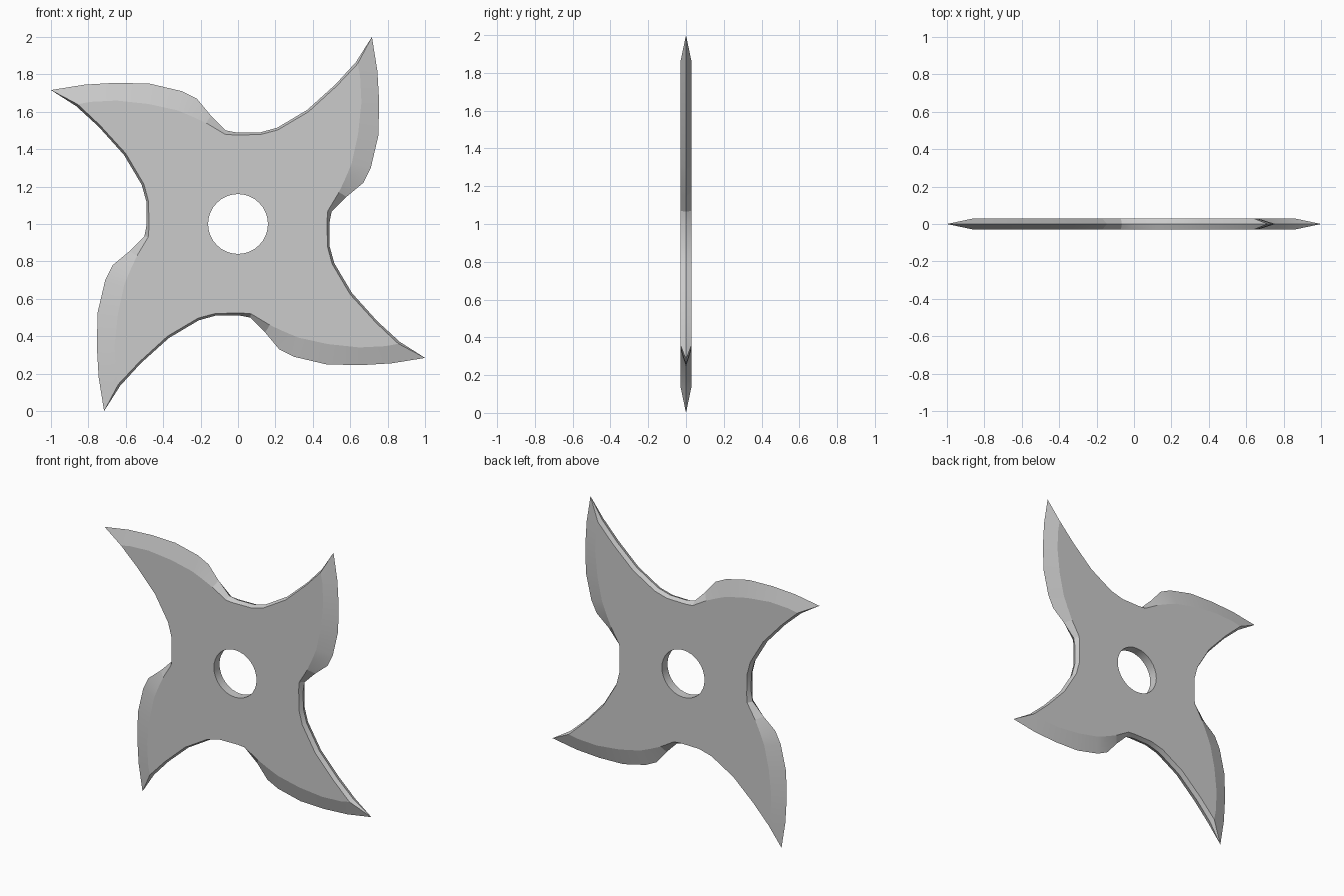
import bpy, bmesh
from math import cos, sin, pi

if "Cube" in bpy.data.objects:
    bpy.data.objects.remove(bpy.data.objects["Cube"])

HALF = 0.03      # half thickness of the plate
HOLE_R = 0.16
HOLE_SIDES = 32

# One quarter of the outline, relative to the centre:
# (sharp edge x, z, flat face border x, z), from one tip towards the next
QUARTER = [
    (-1.0, .716, -.857, .640),
    (-.82, .745, -.79, .653),
    (-.65, .755, -.65, .660),
    (-.47, .750, -.48, .642),
    (-.30, .710, -.325, .608),
    (-.22, .670, -.25, .577),
    (-.145, .580, -.17, .540),
    (-.065, .500, -.07, .480),
    (.00, .488, -.02, .476),
    (.12, .490, .12, .478),
    (.21, .515, .213, .503),
    (.37, .610, .377, .600),
    (.52, .745, .528, .738),
    (.63, .865, .640, .857),
]


def quarter_turn(x, z, k):
    for _ in range(k):
        x, z = z, -x
    return x, z


def ring(bm, points, y):
    return [bm.verts.new((x, y, z + 1)) for x, z in points]


def bridge(bm, a, b):
    n = len(a)
    for i in range(n):
        j = (i + 1) % n
        bm.faces.new((a[i], a[j], b[j], b[i]))


edge_pts = [quarter_turn(p[0], p[1], k) for k in range(4) for p in QUARTER]
face_pts = [quarter_turn(p[2], p[3], k) for k in range(4) for p in QUARTER]
hole_pts = [(HOLE_R * cos(2 * pi * i / HOLE_SIDES), HOLE_R * sin(2 * pi * i / HOLE_SIDES))
            for i in range(HOLE_SIDES)]

bm = bmesh.new()

# Ground bevels from the central sharp edge to both flat faces
sharp = ring(bm, edge_pts, 0)
borders = [ring(bm, face_pts, y) for y in (-HALF, HALF)]
for border in borders:
    bridge(bm, sharp, border)

# Straight wall of the centre hole
holes = [ring(bm, hole_pts, y) for y in (-HALF, HALF)]
bridge(bm, holes[0], holes[1])
bmesh.ops.remove_doubles(bm, verts=bm.verts[:], dist=0.002)

# Flat front and back faces around the hole
for y in (-HALF, HALF):
    rim = [e for e in bm.edges
           if e.is_boundary and all(abs(v.co.y - y) < 1e-4 for v in e.verts)]
    bmesh.ops.triangle_fill(bm, edges=rim, use_beauty=True, use_dissolve=False)
bmesh.ops.recalc_face_normals(bm, faces=bm.faces[:])

mesh = bpy.data.meshes.new("throwing_star")
bm.to_mesh(mesh)
bm.free()
star = bpy.data.objects.new("throwing_star", mesh)
bpy.context.collection.objects.link(star)

bpy.context.view_layer.objects.active = star
star.select_set(True)
bpy.ops.object.shade_smooth_by_angle(angle=pi / 12)
